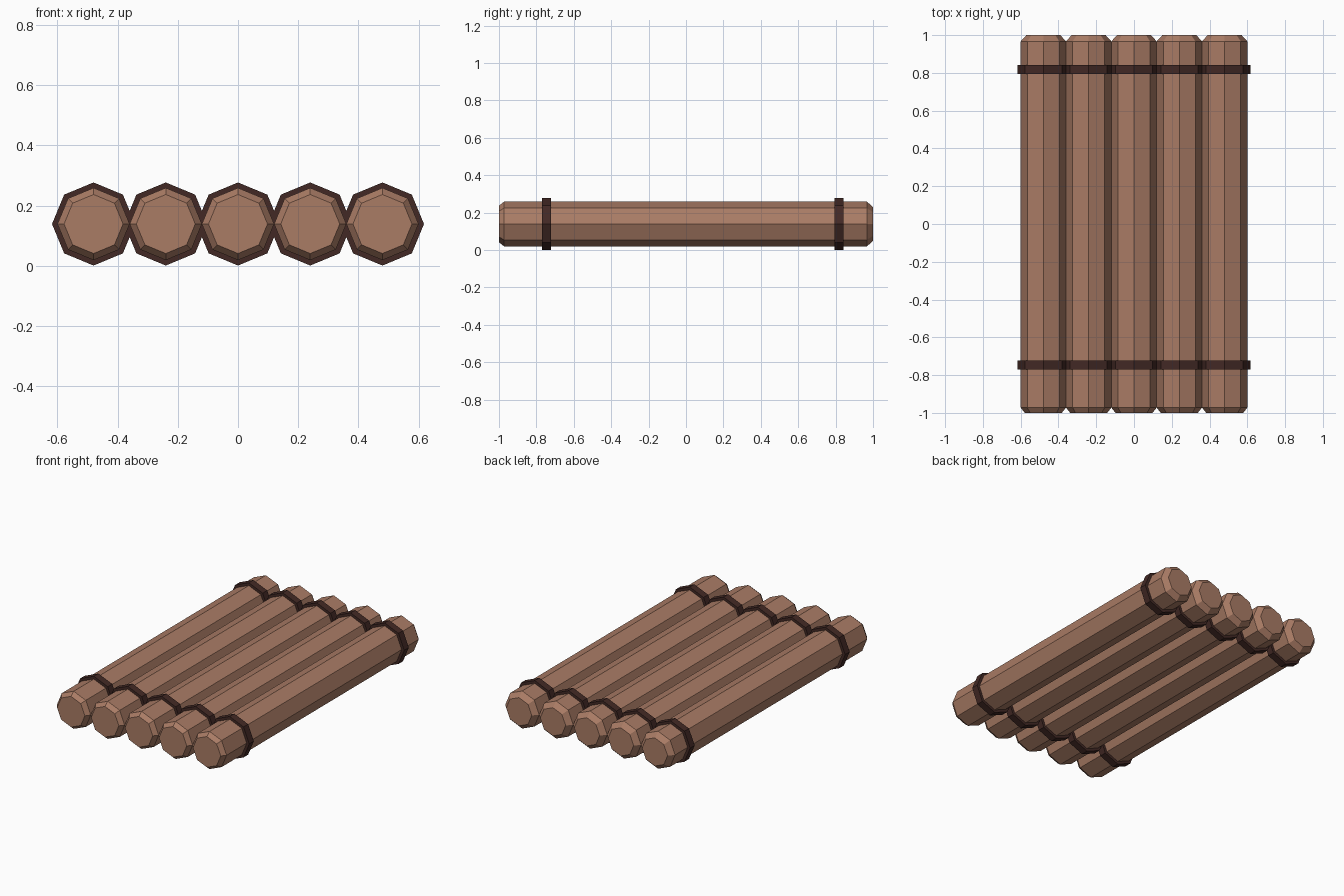
import bpy, bmesh
from math import cos, sin, pi

if "Cube" in bpy.data.objects:
    bpy.data.objects.remove(bpy.data.objects["Cube"])

SIDES = 8
CENTRE_Z = 0.139
LOG_X = [-0.48, -0.24, 0.0, 0.24, 0.48]


def material(name, rgb):
    m = bpy.data.materials.new(name)
    m.diffuse_color = (*rgb, 1)
    m.use_nodes = True
    m.node_tree.nodes["Principled BSDF"].inputs["Base Color"].default_value = m.diffuse_color
    return m


wood = material("wood", (0.40, 0.20, 0.13))
binding = material("dark_binding", (0.055, 0.022, 0.018))


def octagonal(name, x, profile, mat, closed):
    """Sweep (y, radius) points round a y axis; a closed profile makes a ring, an open one is capped."""
    bm = bmesh.new()
    loops = [[bm.verts.new((r * cos(2 * pi * i / SIDES), y, r * sin(2 * pi * i / SIDES)))
              for i in range(SIDES)] for y, r in profile]
    pairs = list(zip(loops, loops[1:]))
    if closed:
        pairs.append((loops[-1], loops[0]))
    else:
        bm.faces.new(loops[0])
        bm.faces.new(loops[-1])
    for a, b in pairs:
        for i in range(SIDES):
            j = (i + 1) % SIDES
            bm.faces.new((a[i], a[j], b[j], b[i]))
    bmesh.ops.recalc_face_normals(bm, faces=bm.faces)
    me = bpy.data.meshes.new(name)
    bm.to_mesh(me)
    bm.free()
    me.materials.append(mat)
    ob = bpy.data.objects.new(name, me)
    ob.location = (x, 0, CENTRE_Z)
    bpy.context.collection.objects.link(ob)


for n, x in enumerate(LOG_X, 1):
    # Log with chamfered ends
    octagonal(f"log_{n}", x, [(-1, 0.098), (-0.972, 0.12), (0.967, 0.12), (1, 0.09)], wood, False)
    # Lashing rings near each end
    for end, y in (("front", -0.746), ("back", 0.818)):
        y0, y1 = y - 0.023, y + 0.023
        octagonal(f"{end}_lashing_{n}", x,
                  [(y0, 0.115), (y0, 0.138), (y1, 0.138), (y1, 0.115)], binding, True)
